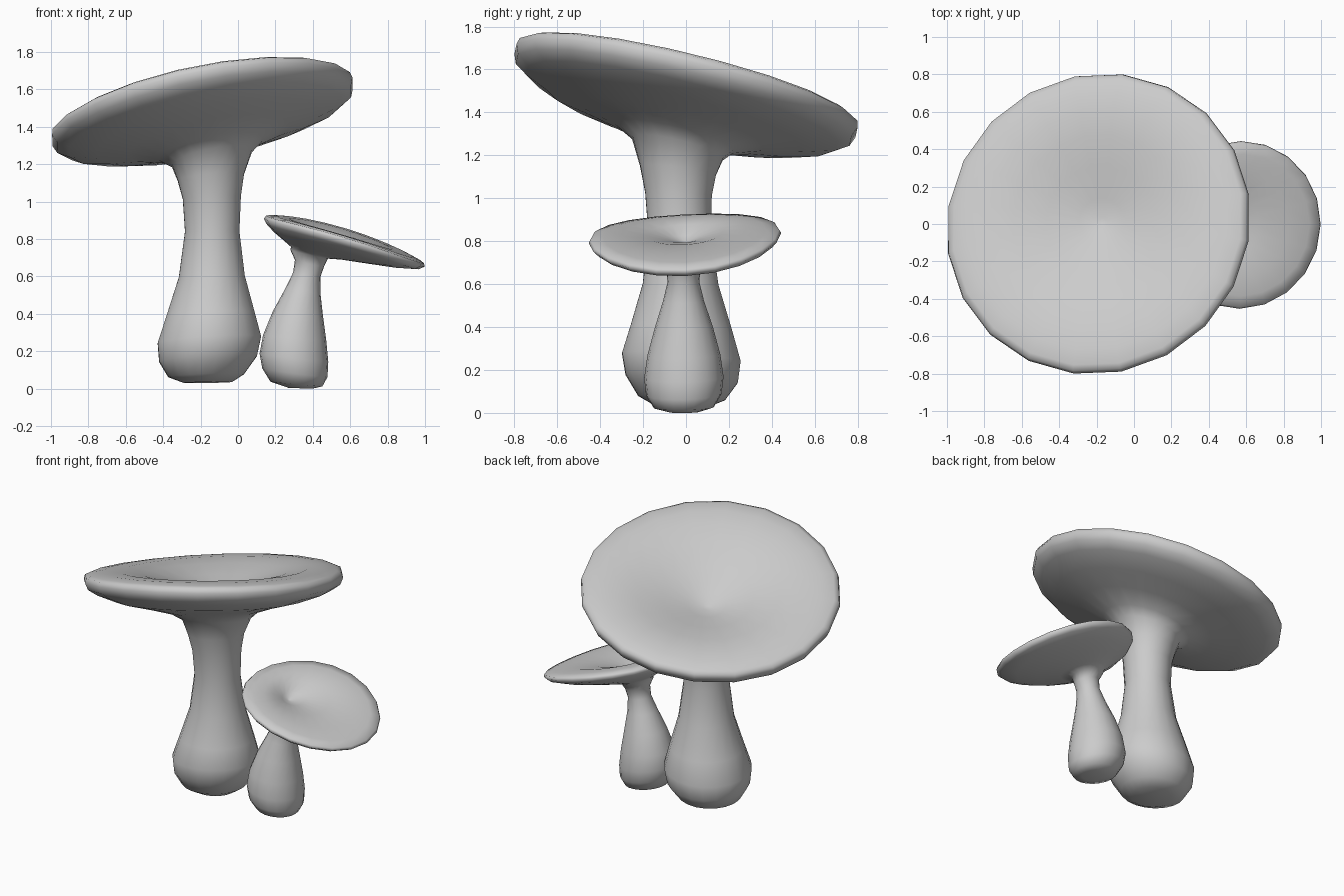
import bpy, bmesh
from math import cos, sin, pi, radians
from mathutils import Vector

SIDES = 20


def mushroom(name, stem, cap, centre, slope, axis, phase, bend, rim):
    """Loft one continuous skin from the foot, around the rim, into the dish.
    stem rows: x, y, z, radius, tilt share; cap rows: shift to rim centre, height, radius.
    bend arches the cap so its left and right ends droop."""
    def normal(t):
        return Vector((-slope[0] * t, -slope[1] * t, 1)).normalized()

    rings = [(Vector(row[:3]), row[3], normal(row[4]), 0) for row in stem]
    n = normal(1)
    c = Vector(centre)
    a = Vector((axis[0], axis[1], 0))
    a.z = c.z + slope[0] * (a.x - c.x) + slope[1] * (a.y - c.y)
    rings += [(a.lerp(c, s) + n * h, r, n, bend) for s, h, r in cap]

    bm = bmesh.new()
    loops = []
    for pos, r, nrm, b in rings:
        q = Vector((0, 0, 1)).rotation_difference(nrm)
        loop = []
        for i in range(SIDES):
            t = phase + 2 * pi * i / SIDES
            p = pos + q @ Vector((r * cos(t), r * sin(t), 0))
            p.z += b * (1 - ((p.x - c.x) / rim) ** 2)
            loop.append(bm.verts.new(p))
        loops.append(loop)
    for lo, hi in zip(loops, loops[1:]):
        for i in range(SIDES):
            j = (i + 1) % SIDES
            bm.faces.new((lo[i], lo[j], hi[j], hi[i]))
    bm.faces.new(loops[0][::-1])
    bm.faces.new(loops[-1])
    for f in bm.faces:
        f.smooth = True
    mesh = bpy.data.meshes.new(name)
    bm.to_mesh(mesh)
    bm.free()
    bpy.context.collection.objects.link(bpy.data.objects.new(name, mesh))


# Large mushroom with a broad tilted cap
mushroom(
    "large_mushroom",
    stem=[(-0.16, -0.02, 0.033, 0.13, 0.1), (-0.17, -0.02, 0.07, 0.205, 0.2),
          (-0.16, -0.02, 0.16, 0.265, 0.3), (-0.153, -0.022, 0.26, 0.28, 0.3),
          (-0.147, -0.022, 0.40, 0.238, 0.2), (-0.14, -0.025, 0.60, 0.178, 0.1),
          (-0.138, -0.03, 0.84, 0.147, 0), (-0.14, -0.035, 1.02, 0.157, 0.2),
          (-0.145, -0.037, 1.13, 0.18, 0.5)],
    cap=[(0, -0.275, 0.22), (1, -0.228, 0.285), (2, -0.18, 0.44), (2, -0.138, 0.61),
         (1, -0.085, 0.75), (1, -0.045, 0.81), (1, 0.0, 0.828), (1, 0.03, 0.82),
         (1, 0.042, 0.79), (0.8, 0.05, 0.71), (0.5, 0.047, 0.60), (0, 0.02, 0.46), (-0.3, -0.03, 0.29),
         (-0.6, -0.09, 0.12), (-0.6, -0.118, 0.02)],
    centre=(-0.19, 0.0, 1.48), slope=(0.2, -0.246), axis=(-0.192, 0.025), phase=radians(10),
    bend=0.022, rim=0.81)

# Small mushroom with an off-centre cap tilted to the right
mushroom(
    "small_mushroom",
    stem=[(0.335, -0.01, 0.002, 0.065, 0.1), (0.312, -0.01, 0.025, 0.14, 0.3),
          (0.304, -0.01, 0.085, 0.176, 0.45), (0.299, -0.01, 0.165, 0.185, 0.4),
          (0.303, -0.01, 0.27, 0.17, 0.3), (0.32, -0.01, 0.40, 0.135, 0.3),
          (0.345, -0.012, 0.52, 0.096, 0.3), (0.368, -0.012, 0.61, 0.074, 0.5),
          (0.382, -0.012, 0.67, 0.08, 0.8)],
    cap=[(0, -0.138, 0.105), (0.25, -0.122, 0.145), (0.6, -0.095, 0.25), (0.85, -0.063, 0.35),
         (1, -0.027, 0.425), (1, 0.0, 0.449), (1, 0.016, 0.44), (1, 0.022, 0.38),
         (0.85, 0.02, 0.29), (0.5, 0.0, 0.18), (0.15, -0.04, 0.07), (0, -0.065, 0.01)],
    centre=(0.568, -0.005, 0.781), slope=(-0.30, 0.055), axis=(0.42, -0.01), phase=radians(0),
    bend=0.034, rim=0.43)
